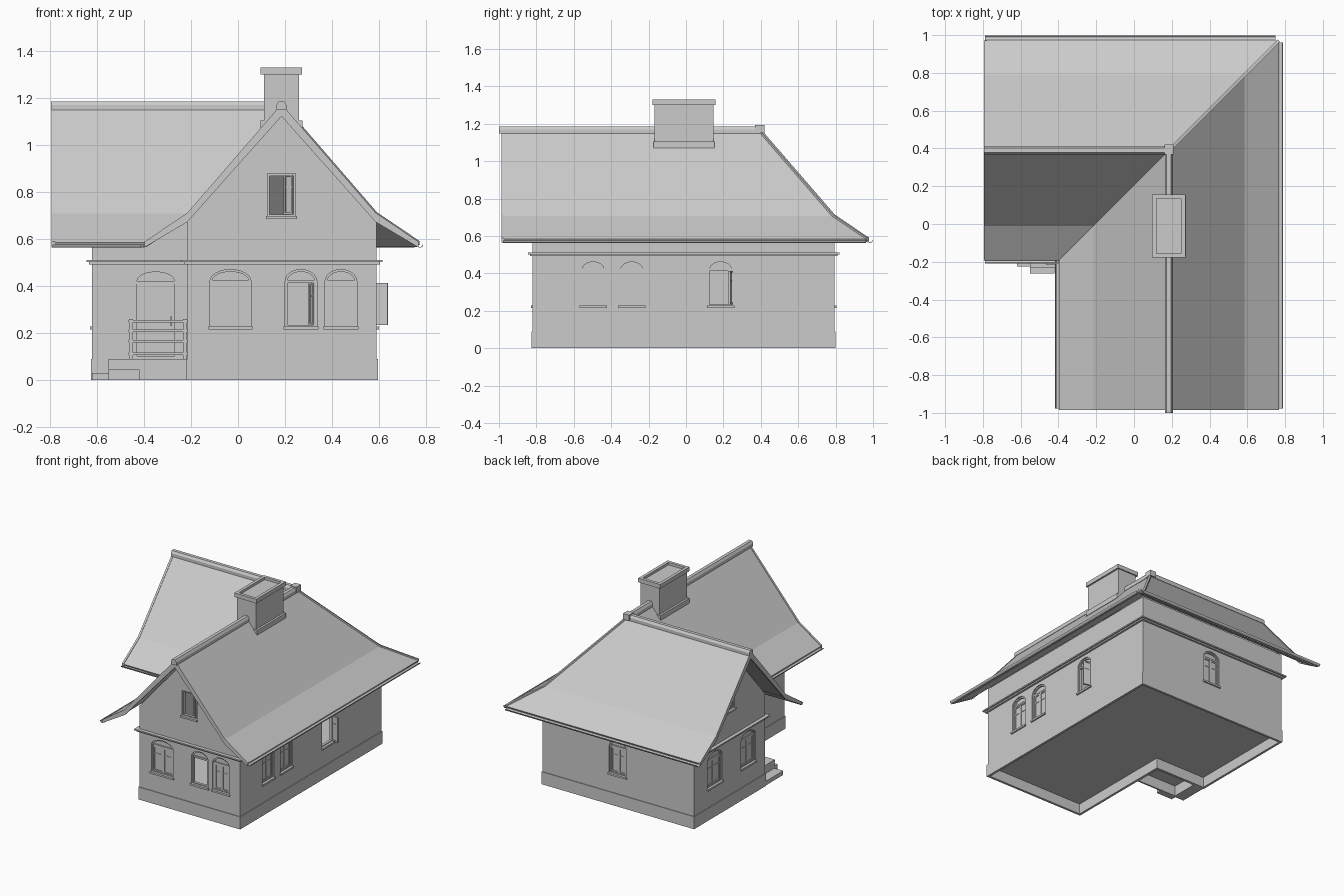
import bpy, bmesh
from math import sin, cos, pi, radians
from mathutils import Matrix, Vector

if "Cube" in bpy.data.objects:
    bpy.data.objects.remove(bpy.data.objects["Cube"])

CX, CY = 0.185, 0.39            # ridge positions
PROF = [(0, 1.17), (0.4, 0.708), (0.582, 0.585)]   # roof slope: distance from ridge, height
I = Matrix()


def mk(name, verts, faces):
    me = bpy.data.meshes.new(name)
    me.from_pydata([tuple(v) for v in verts], [], faces)
    bm = bmesh.new()
    bm.from_mesh(me)
    bmesh.ops.recalc_face_normals(bm, faces=bm.faces)
    bm.to_mesh(me)
    bm.free()
    ob = bpy.data.objects.new(name, me)
    bpy.context.collection.objects.link(ob)
    return ob


def prism(name, pts, a, b, M=I):
    n = len(pts)
    v = [M @ Vector((x, y, w)) for w in (a, b) for x, y in pts]
    f = [tuple(range(n)), tuple(range(n, 2 * n))]
    f += [(i, (i + 1) % n, n + (i + 1) % n, n + i) for i in range(n)]
    return mk(name, v, f)


def tube(name, outer, inner, a, b, M=I):
    n = len(outer)
    v = [M @ Vector((x, y, w)) for pts, w in ((outer, a), (outer, b), (inner, b), (inner, a)) for x, y in pts]
    f = [(k * n + i, k * n + (i + 1) % n, (k + 1) % 4 * n + (i + 1) % n, (k + 1) % 4 * n + i)
         for k in range(4) for i in range(n)]
    return mk(name, v, f)


def rect(x0, x1, y0, y1, t=0):
    return [(x0 + t, y0 + t), (x1 - t, y0 + t), (x1 - t, y1 - t), (x0 + t, y1 - t)]


def box(name, x0, x1, y0, y1, z0, z1, M=I):
    return prism(name, rect(x0, x1, y0, y1), z0, z1, M)


def place(x, y, z=0, deg=0):
    """Local x along the wall, local y up, local z outward."""
    return Matrix.Translation((x, y, z)) @ Matrix.Rotation(radians(deg), 4, 'Z') @ Matrix.Rotation(pi / 2, 4, 'X')


def footprint(o):
    return [(-.62 - o, -.015 - o), (-.215 - o, -.015 - o), (-.215 - o, -.82 - o),
            (.59 + o, -.82 - o), (.59 + o, .795 + o), (-.62 - o, .795 + o)]


# Foundation, floor, walls, cornice
tube("foundation", footprint(.005), footprint(-.012), 0, .09)
prism("floor", footprint(-.01), .075, .085)
walls = tube("walls", footprint(0), footprint(-.03), .085, .675)
tube("cornice_upper", footprint(.025), footprint(-.005), .502, .511)
tube("cornice_lower", footprint(.014), footprint(-.005), .492, .502)

# Gable walls
FRONT, LEFT = place(CX, -.82), place(-.62, CY, 0, -90)
tri = [(-.405, .67), (.405, .67), (0, 1.138)]
front_gable = prism("front_gable", tri, -.03, 0, FRONT)
left_gable = prism("left_gable", tri, -.03, 0, LEFT)


# Windows and door
def arch(w, z0, zs, zt, t=0):
    r = w / 2 - t
    pts = [(-r, z0 + t), (r, z0 + t)]
    if zt > zs:
        return pts + [(r * cos(pi * i / 12), zs + (zt - zs - t) * sin(pi * i / 12)) for i in range(13)]
    return pts + [(r, zs - t), (-r, zs - t)]


def cut(wall, shape, M):
    c = prism("opening_cutter", shape, -.06, .04, M)
    c.hide_render = True
    c.hide_viewport = True
    c.display_type = 'WIRE'
    m = wall.modifiers.new("opening", 'BOOLEAN')
    m.object, m.operation, m.solver = c, 'DIFFERENCE', 'EXACT'


def window(name, wall, M, w, z0=.225, zs=.42, zt=.47, swing=None):
    cut(wall, arch(w, z0, zs, zt), M)
    tube(name + "_frame", arch(w, z0, zs, zt), arch(w, z0, zs, zt, .009), -.027, -.008, M)
    box(name + "_sill", -w / 2 - .006, w / 2 + .006, z0 - .01, z0 + .003, -.03, .01, M)
    lw = w / 2 - .009
    if zt > zs:
        box(name + "_transom", -lw, lw, zs - .006, zs + .006, -.025, -.01, M)
        prism(name + "_fanlight", arch(w, zs - .009, zs, zt, .009), -.021, -.018, M)
    top = zs - .006
    for s in (-1, 1):
        if swing is not None:
            if s < 0:
                continue
            L = M @ Matrix.Translation((lw, 0, -.01)) @ Matrix.Rotation(radians(swing), 4, 'Y')
            x0, x1 = -lw, 0
        else:
            L = M @ Matrix.Translation((0, 0, -.018))
            x0, x1 = sorted((0, s * lw))
        zb = z0 + .009
        tube(name + "_sash", rect(x0, x1, zb, top), rect(x0, x1, zb, top, .009), -.006, .006, L)
        box(name + "_bar", x0 + .009, x1 - .009, zb + .125 * (top - zb) / .18 - .003,
            zb + .125 * (top - zb) / .18 + .003, -.004, .004, L)
        box(name + "_glass", x0 + .005, x1 - .005, zb + .005, top - .005, -.001, .001, L)


window("front_window_1", walls, place(-.032, -.82), .175)
window("front_window_2", walls, place(.268, -.82), .135, swing=-70)
window("front_window_3", walls, place(.438, -.82), .135)
for i, (y, sw) in enumerate(((-.497, None), (-.29, None), (.185, 78))):
    window(f"right_window_{i + 1}", walls, place(.59, y, 0, 90), .135, swing=sw)
window("back_window", walls, place(-.01, .795, 0, 180), .135)
for i, y in enumerate((.555, .175)):
    window(f"left_window_{i + 1}", walls, place(-.62, y, 0, -90), .165)
window("front_attic_window", front_gable, FRONT, .12, .695, .878, .878, swing=-40)
window("left_attic_window", left_gable, LEFT, .12, .695, .878, .878)

D = place(-.35, -.015)
cut(walls, arch(.18, .095, .42, .47), D)
tube("door_frame", arch(.18, .092, .42, .47), arch(.18, .092, .42, .47, .01), -.028, -.006, D)
prism("door_fanlight", arch(.18, .405, .42, .47, .01), -.022, -.018, D)
box("door_transom", -.08, .08, .408, .422, -.026, -.008, D)
box("door_leaf", -.08, .08, .1, .408, -.024, -.014, D)
for z0, z1 in ((.12, .23), (.25, .39)):
    for s in (-.04, .04):
        box("door_panel", s - .028, s + .028, z0, z1, -.015, -.01, D)
box("door_handle", .062, .069, .23, .27, -.015, .004, D)

# Roof with ridge, hip and valley
X0, Y0 = -.785, -.978
rows = [[fn(d, z) for d, z in PROF] for fn in (
    lambda d, z: (CX + d, Y0, z), lambda d, z: (CX + d, CY + d, z), lambda d, z: (X0, CY + d, z),
    lambda d, z: (X0, CY - d, z), lambda d, z: (CX - d, CY - d, z), lambda d, z: (CX - d, Y0, z))]
faces = [tuple(k + j for k, j in ((a, i), (b, i), (b, i + 1), (a, i + 1)))
         for a, b in ((0, 3), (3, 6), (9, 12), (12, 15)) for i in (0, 1)]
roof = mk("roof", [p for r in rows for p in r], faces)
bm = bmesh.new()
bm.from_mesh(roof.data)
bmesh.ops.remove_doubles(bm, verts=bm.verts, dist=1e-5)
bmesh.ops.recalc_face_normals(bm, faces=bm.faces)
if sum(f.normal.z for f in bm.faces) < 0:
    bmesh.ops.reverse_faces(bm, faces=bm.faces)
bm.to_mesh(roof.data)
bm.free()
sol = roof.modifiers.new("thickness", 'SOLIDIFY')
sol.thickness, sol.offset = .02, -1

# Bargeboards on both gables
edge = [(-d, z) for d, z in reversed(PROF)] + PROF[1:]
drop = [.02, .035, .048, .035, .02]
board = [(x, z + .004) for x, z in edge] + [(x, z - k) for (x, z), k in zip(reversed(edge), drop)]
prism("front_bargeboard", board, -.006, .008, place(CX, Y0))
prism("left_bargeboard", board, -.006, .008, place(X0, CY, 0, -90))

# Ridge caps, hip cap and junction block
cap = [(-.022, 1.148), (-.022, 1.17), (-.012, 1.186), (.012, 1.186), (.022, 1.17), (.022, 1.148)]
prism("front_ridge_cap", cap, -1.4, 0, place(CX, -1.0))
prism("left_ridge_cap", cap, -.98, 0, place(-.795, CY, 0, -90))
box("ridge_block", CX - .024, CX + .024, CY - .022, CY + .03, 1.15, 1.192)
hip = [(CX + d, CY + d, z) for d, z in PROF]
hv = [(x + s * .006, y - s * .006, z + k) for x, y, z in hip for s, k in ((1, -.01), (1, .006), (-1, .006), (-1, -.01))]
mk("hip_cap", hv, [(0, 1, 2, 3), (8, 9, 10, 11)] +
   [(r + i, r + (i + 1) % 4, r + 4 + (i + 1) % 4, r + 4 + i) for r in (0, 4) for i in range(4)])

# Half round gutters along the eaves
half = [(r * cos(a), r * sin(a)) for r, seq in ((.014, range(9)), (.011, range(8, -1, -1)))
        for a in [pi + pi * i / 8 for i in seq]]
for name, x, y, deg, length in (("right", .774, -.978, 0, 1.94), ("inner_left", -.404, -.978, 0, .79),
                                ("back", -.79, .985, -90, 1.54), ("inner_front", -.79, -.194, -90, .39)):
    prism(name + "_gutter", half, -length, 0, place(x, y, .577, deg))

# Chimney with flashing and open cap
outer = rect(.11, .26, -.168, .148)
tube("chimney", outer, rect(.11, .26, -.168, .148, .02), 1.0, 1.30)
tube("chimney_cap", rect(.096, .272, -.178, .157), rect(.096, .272, -.178, .157, .022), 1.30, 1.33)
box("chimney_top", .115, .255, -.16, .14, 1.295, 1.312)
box("chimney_flashing", .095, .275, -.173, .153, 1.07, 1.105)

# Porch, steps and railing
tube("porch_sides", rect(-.55, -.21, -.225, -.01), rect(-.55, -.21, -.225, -.01, .012), 0, .08)
box("porch_deck", -.55, -.21, -.23, -.01, .075, .09)
box("upper_step", -.62, -.545, -.225, -.02, .0, .03)
box("front_step", -.55, -.42, -.262, -.225, .0, .045)
for x in (-.455, -.225):
    box("railing_post", x - .008, x + .008, -.218, -.202, .09, .26)
for z in (.112, .165, .21, .25):
    box("railing_bar", -.465, -.215, -.216, -.204, z - .006, z + .006)
